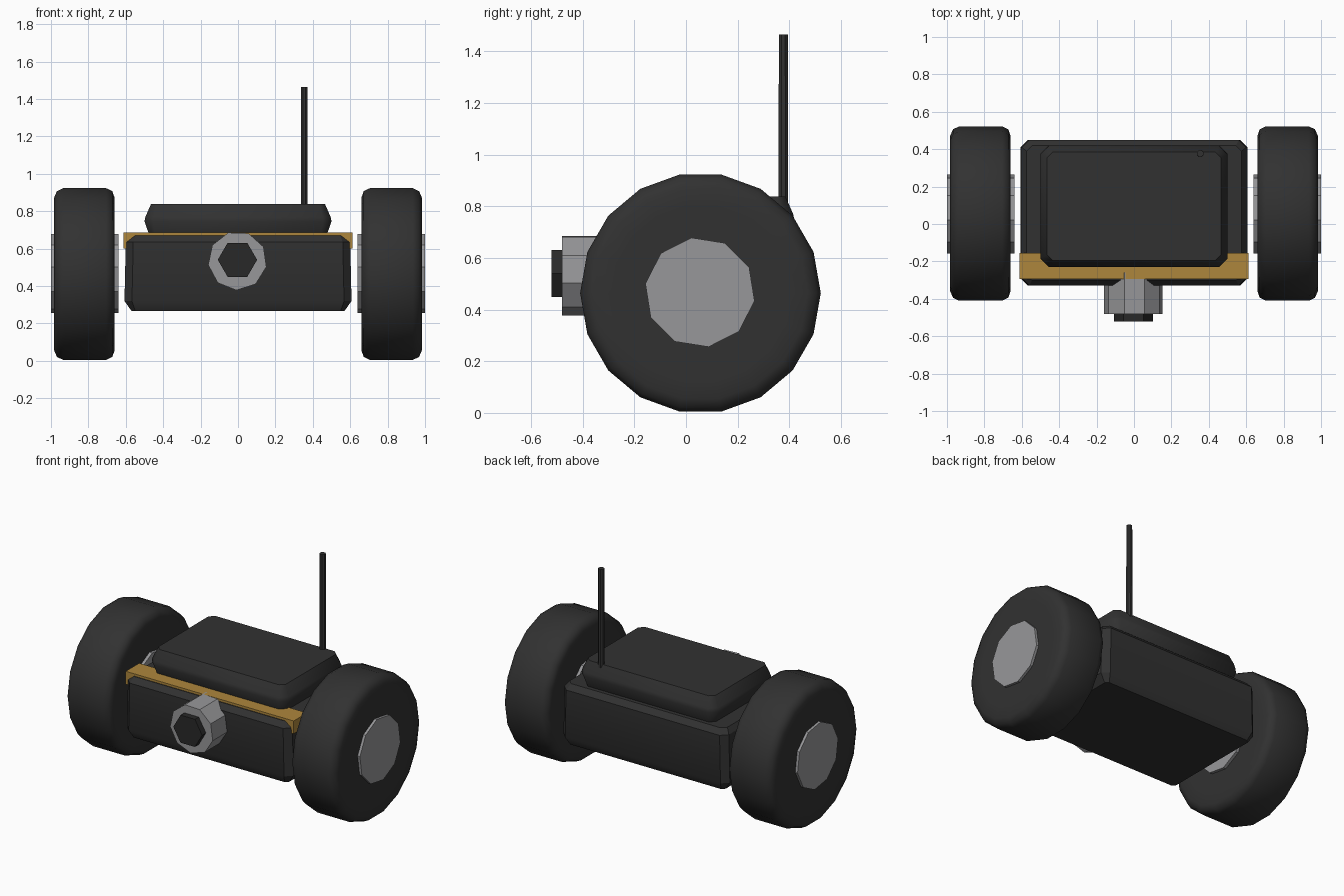
import bpy, bmesh, math
from mathutils import Vector

if "Cube" in bpy.data.objects:
    bpy.data.objects.remove(bpy.data.objects["Cube"])


def material(name, rgb):
    m = bpy.data.materials.new(name)
    m.diffuse_color = (*rgb, 1)
    m.use_nodes = True
    m.node_tree.nodes["Principled BSDF"].inputs["Base Color"].default_value = m.diffuse_color
    return m


RUBBER = material("dark grey", (0.031, 0.031, 0.031))
METAL = material("metal grey", (0.31, 0.31, 0.32))
YELLOW = material("ochre yellow", (0.42, 0.24, 0.045))
GLASS = material("lens black", (0.022, 0.022, 0.022))


def loft(name, rings, mat, smooth=None):
    """Skin a stack of equal-length rings and cap both ends."""
    bm = bmesh.new()
    loops = [[bm.verts.new(p) for p in ring] for ring in rings]
    n = len(loops[0])
    for a, b in zip(loops, loops[1:]):
        for i in range(n):
            j = (i + 1) % n
            bm.faces.new((a[i], a[j], b[j], b[i]))
    bm.faces.new(loops[0])
    bm.faces.new(loops[-1])
    bmesh.ops.recalc_face_normals(bm, faces=bm.faces)
    me = bpy.data.meshes.new(name)
    bm.to_mesh(me)
    bm.free()
    me.materials.append(mat)
    ob = bpy.data.objects.new(name, me)
    bpy.context.collection.objects.link(ob)
    if smooth:
        bpy.ops.object.select_all(action='DESELECT')
        ob.select_set(True)
        bpy.context.view_layer.objects.active = ob
        bpy.ops.object.shade_smooth_by_angle(angle=math.radians(smooth))
    return ob


def turned(name, axis, centre, profile, sides, start, mat, smooth=None):
    """Turn (distance, radius) points around the x, y or z axis."""
    u, v, w = {'x': ((0, 1, 0), (0, 0, 1), (1, 0, 0)),
               'y': ((1, 0, 0), (0, 0, 1), (0, 1, 0)),
               'z': ((1, 0, 0), (0, 1, 0), (0, 0, 1))}[axis]
    u, v, w, c = Vector(u), Vector(v), Vector(w), Vector(centre)
    rings = []
    for d, r in profile:
        angles = [math.radians(start) + math.tau * i / sides for i in range(sides)]
        rings.append([c + w * d + (u * math.cos(a) + v * math.sin(a)) * r for a in angles])
    return loft(name, rings, mat, smooth)


def cut_rect(hx, y0, y1, z, cut):
    """Rectangle with clipped corners."""
    return [(hx, y0 + cut, z), (hx, y1 - cut, z), (hx - cut, y1, z), (-hx + cut, y1, z),
            (-hx, y1 - cut, z), (-hx, y0 + cut, z), (-hx + cut, y0, z), (hx - cut, y0, z)]


# Body and raised lid
loft("body", [cut_rect(0.57, -0.30, 0.42, 0.267, 0.02),
              cut_rect(0.607, -0.33, 0.45, 0.32, 0.04),
              cut_rect(0.60, -0.33, 0.45, 0.635, 0.04),
              cut_rect(0.575, -0.30, 0.42, 0.67, 0.03)], RUBBER, 30)
loft("lid", [cut_rect(0.47, -0.20, 0.39, 0.66, 0.03),
             cut_rect(0.50, -0.23, 0.42, 0.745, 0.045),
             cut_rect(0.495, -0.225, 0.415, 0.77, 0.045),
             cut_rect(0.465, -0.195, 0.385, 0.838, 0.03)], RUBBER, 50)

# Front trim bar
bar = [(-0.295, 0.60), (-0.155, 0.60), (-0.155, 0.685), (-0.295, 0.685)]
loft("trim_bar", [[(x, y, z) for y, z in bar] for x in (-0.613, 0.613)], YELLOW)

# Camera barrel and lens
turned("camera_barrel", 'y', (-0.003, 0, 0.535), [(-0.48, 0.158), (-0.26, 0.158)], 9, -92, METAL)
turned("camera_lens", 'y', (-0.003, 0, 0.54), [(-0.52, 0.105), (-0.44, 0.105)], 6, 0, GLASS)

# Antenna
turned("antenna", 'z', (0.354, 0.377, 0), [(0.78, 0.02), (1.465, 0.019)], 8, 22.5, RUBBER)

# Wheels with hubs
tyre = [(0.66, 0.34), (0.66, 0.415), (0.672, 0.45), (0.705, 0.466),
        (0.935, 0.466), (0.968, 0.45), (0.983, 0.415), (0.983, 0.34)]
for side, s in (("left", -1), ("right", 1)):
    turned(side + "_tyre", 'x', (0, 0.056, 0.464), [(s * d, r) for d, r in tyre], 18, -80, RUBBER, 50)
    turned(side + "_hub", 'x', (0, 0.054, 0.467), [(s * 0.64, 0.214), (s * 1.0, 0.214)], 10, 99, METAL)
